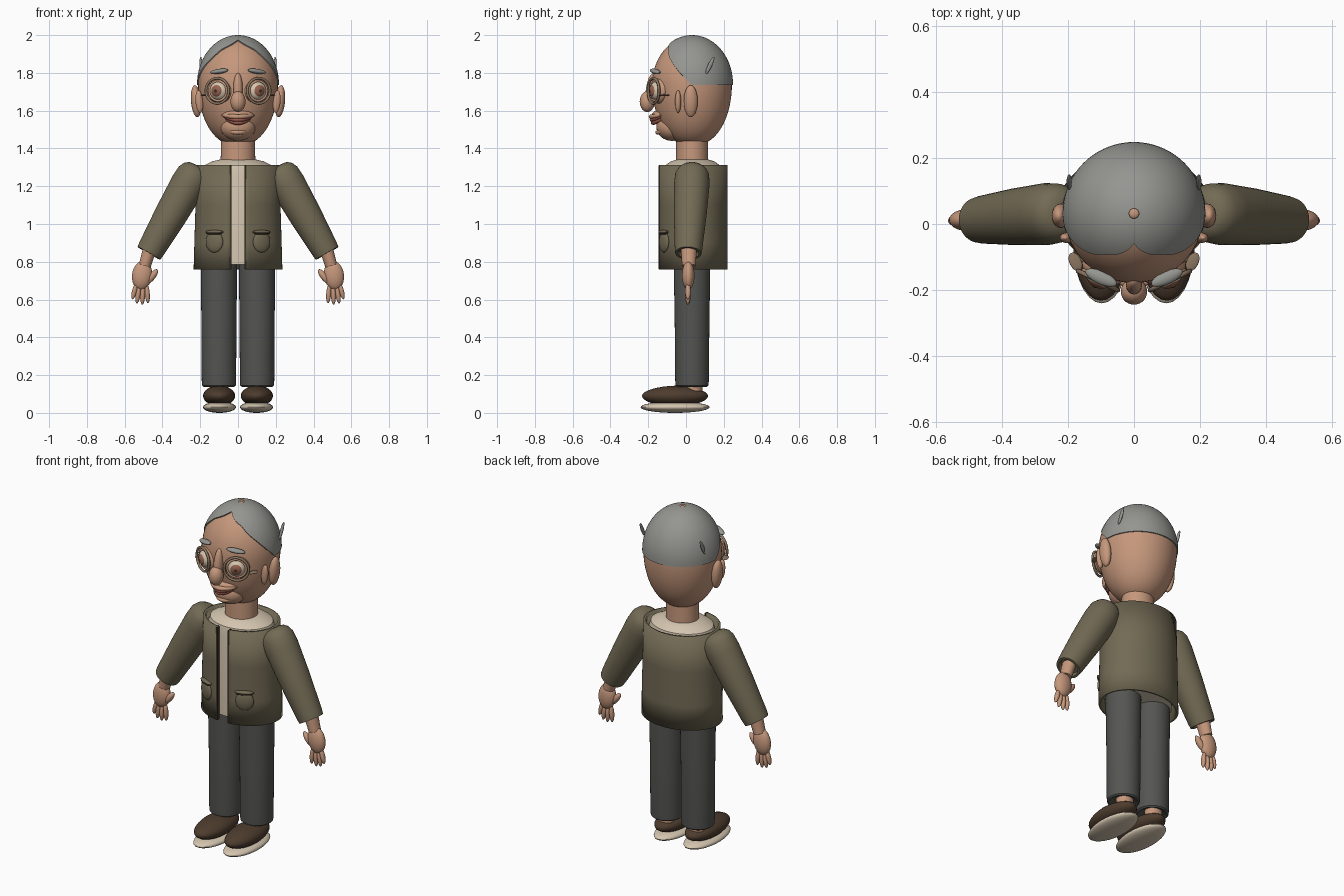
import bpy, bmesh, math
from mathutils import Vector, Euler

if "Cube" in bpy.data.objects:
    bpy.data.objects.remove(bpy.data.objects["Cube"])

COLOURS = {
    "skin": (0.56, 0.31, 0.20), "grey hair": (0.30, 0.30, 0.28),
    "olive jacket": (0.17, 0.145, 0.09), "dark trim": (0.05, 0.035, 0.022),
    "cream": (0.66, 0.56, 0.43), "grey trousers": (0.09, 0.09, 0.085),
    "brown shoe": (0.075, 0.045, 0.027), "lip red": (0.36, 0.11, 0.08),
    "iris brown": (0.30, 0.12, 0.075), "bronze rim": (0.26, 0.18, 0.12)}
MATS = {}
for key, c in COLOURS.items():
    MATS[key] = bpy.data.materials.new(key)
    MATS[key].diffuse_color = (*c, 1)


def finish(name, bm, mat, loc=(0, 0, 0), quat=None):
    bmesh.ops.recalc_face_normals(bm, faces=bm.faces)
    me = bpy.data.meshes.new(name)
    bm.to_mesh(me)
    bm.free()
    ob = bpy.data.objects.new(name, me)
    bpy.context.collection.objects.link(ob)
    me.materials.append(MATS[mat])
    ob.location = loc
    if quat:
        ob.rotation_mode = 'QUATERNION'
        ob.rotation_quaternion = quat
    bpy.ops.object.select_all(action='DESELECT')
    ob.select_set(True)
    bpy.context.view_layer.objects.active = ob
    bpy.ops.object.shade_smooth_by_angle(angle=math.radians(40))
    return ob


def facing(d):
    return Vector(d).to_track_quat('Z', 'Y')


def ell(name, mat, loc, radii, rot=None, d=None):
    bm = bmesh.new()
    bmesh.ops.create_uvsphere(bm, u_segments=28, v_segments=16, radius=1)
    bmesh.ops.scale(bm, vec=radii, verts=bm.verts)
    q = facing(d) if d else Euler([math.radians(a) for a in rot or (0, 0, 0)]).to_quaternion()
    return finish(name, bm, mat, loc, q)


def grid(name, mat, rows, closed=True, caps=True, loc=(0, 0, 0), quat=None):
    """Skin a list of equally long point rows."""
    bm = bmesh.new()
    vs = [[bm.verts.new(p) for p in r] for r in rows]
    n = len(rows[0])
    for a, b in zip(vs, vs[1:]):
        for i in range(n if closed else n - 1):
            j = (i + 1) % n
            bm.faces.new((a[i], a[j], b[j], b[i]))
    if closed and caps:
        bm.faces.new(vs[0])
        bm.faces.new(vs[-1])
    return finish(name, bm, mat, loc, quat)


def tube(name, mat, profile, loc, d=None, n=40):
    """Elliptical rings (height, rx, ry) along z, or along direction d."""
    rows = [[(rx * math.cos(2 * math.pi * i / n), ry * math.sin(2 * math.pi * i / n), z)
             for i in range(n)] for z, rx, ry in profile]
    return grid(name, mat, rows, loc=loc, quat=facing(d) if d else None)


def ring(name, mat, loc, d, big, small):
    bpy.ops.mesh.primitive_torus_add(major_radius=big, minor_radius=small,
                                     major_segments=40, minor_segments=12, location=loc)
    ob = bpy.context.object
    ob.name = name
    ob.rotation_mode = 'QUATERNION'
    ob.rotation_quaternion = facing(d)
    ob.data.materials.append(MATS[mat])
    bpy.ops.object.shade_smooth()


# Head: half ellipsoid skull on a longer, fuller half ellipsoid jaw
CY = 0.032
prof = []
for k in range(1, 36):
    t = math.pi * k / 36
    c, s = math.cos(t), math.sin(t)
    prof.append((1.74 + c * (0.253 if c > 0 else 0.325), *(2 * [0.211 * (s if c > 0 else s ** 0.88)])))
tube("head", "skin", prof, (0, CY, 0), n=56)
tube("neck", "skin", [(1.33, 0.092, 0.085), (1.5, 0.088, 0.083)], (0, CY, 0))

# Hair cap: straight at the back, sweeping up to a high parting in front
LINE = [(0, 1.976), (35, 1.925), (62, 1.84), (90, 1.735), (181, 1.735)]


def hairline(a):
    for (a0, z0), (a1, z1) in zip(LINE, LINE[1:]):
        if a <= a1:
            return z0 + (z1 - z0) * (a - a0) / (a1 - a0)


N, rows = 72, []
for k in range(20):
    row = []
    for i in range(N):
        az = 2 * math.pi * i / N
        deg = math.degrees(min(az, 2 * math.pi - az))
        low = math.acos((hairline(deg) - 1.74) / 0.26)
        t = 0.07 + (low - 0.07) * min(k, 18) / 18
        f = 0.217 * math.sin(t) * (0.95 if k == 19 else 1)
        z = 1.74 + 0.26 * math.cos(t) - (0.008 if k == 19 and deg < 80 else 0)
        row.append((f * math.sin(az), CY - f * math.cos(az), z))
    rows.append(row)
grid("hair", "grey hair", rows, caps=False)
ell("crown_spot", "skin", (0, CY, 1.99), (0.016, 0.016, 0.008))

# Centre of the face
ell("nose_bridge", "skin", (0, -0.182, 1.715), (0.025, 0.03, 0.085), (-8, 0, 0))
ell("nose_tip", "skin", (0, -0.205, 1.648), (0.04, 0.04, 0.055))
ell("jaw", "skin", (0, -0.075, 1.515), (0.094, 0.082, 0.075))
ell("muzzle", "skin", (0, -0.12, 1.578), (0.085, 0.06, 0.03))


def lip(name, mat, z, bow, w, r, y):
    rows = []
    for k in range(17):
        u = -0.98 + 1.96 * k / 16
        h = r * math.sqrt(1 - u * u)
        rows.append([(u * w, y + 0.05 * u * u + 1.2 * h * math.cos(b), z + bow * u * u + h * math.sin(b))
                     for b in [2 * math.pi * i / 12 for i in range(12)]])
    grid(name, mat, rows)


lip("upper_lip", "skin", 1.568, 0.008, 0.09, 0.013, -0.182)
lip("mouth", "lip red", 1.552, 0.018, 0.08, 0.012, -0.178)
lip("lower_lip", "lip red", 1.536, 0.022, 0.07, 0.012, -0.172)
lip("chin_crease", "skin", 1.485, 0.01, 0.075, 0.012, -0.148)

# Shirt and jacket body
tube("shirt", "cream", [(0.785, 0.2, 0.155), (1.26, 0.197, 0.155), (1.31, 0.18, 0.145),
                        (1.332, 0.135, 0.115), (1.345, 0.08, 0.07)], (0, CY + 0.003, 0))
rows = []
for z, rx in [(0.76, 0.235), (0.9, 0.231), (1.1, 0.225), (1.312, 0.218)]:
    row = []
    for i in range(65):
        a = 0.17 + (2 * math.pi - 0.34) * i / 64
        row.append((rx * math.sin(a), 0.037 - 0.183 * math.cos(a), z))
    rows.append(row)
jacket = grid("jacket", "olive jacket", rows, closed=False)
mod = jacket.modifiers.new("thickness", 'SOLIDIFY')
mod.thickness, mod.offset = 0.014, -1 if jacket.data.polygons[0].normal.y < 0 else 1

# Paired parts
for s, side in ((1, "right"), (-1, "left")):
    def name(part):
        return side + "_" + part

    def e(part, mat, loc, radii, rot=(0, 0, 0)):
        ell(name(part), mat, (s * loc[0], loc[1], loc[2]), radii, (rot[0], s * rot[1], s * rot[2]))

    # Eyes, brows and spectacles
    n = Vector((s * math.sin(0.45), -math.cos(0.45), 0))
    c = Vector((s * 0.1, -0.152, 1.705))
    ell(name("eye_socket"), "skin", c - n * 0.012, (0.068, 0.068, 0.038), d=n)
    ell(name("eyeball"), "cream", c, (0.051, 0.051, 0.04), d=n)
    ell(name("iris"), "iris brown", c + n * 0.018, (0.036, 0.036, 0.026), d=n)
    ell(name("pupil"), "dark trim", c + n * 0.039, (0.011, 0.011, 0.007), d=n)
    ring(name("eyelid"), "skin", c + n * 0.012, n, 0.052, 0.007)
    ring(name("spectacle_rim"), "bronze rim", c + n * 0.022, n, 0.067, 0.007)
    e("spectacle_hinge", "bronze rim", (0.178, -0.115, 1.682), (0.018, 0.03, 0.005), (0, 0, -25))
    e("eyebrow", "grey hair", (0.1, -0.163, 1.808), (0.052, 0.02, 0.013), (0, 8, 24))
    # Ears and hair tufts
    e("ear", "skin", (0.222, 0.025, 1.65), (0.027, 0.037, 0.085), (0, 5, 0))
    e("ear_front", "skin", (0.205, -0.042, 1.648), (0.02, 0.016, 0.06), (0, 5, 0))
    e("hair_tuft", "grey hair", (0.197, 0.127, 1.84), (0.008, 0.011, 0.05), (-25, 0, 0))
    # Jacket front edge and pocket
    bm = bmesh.new()
    bmesh.ops.create_cube(bm, size=1)
    bmesh.ops.scale(bm, vec=(0.008, 0.022, 0.55), verts=bm.verts)
    finish(name("jacket_edge"), bm, "dark trim", (s * 0.038, -0.134, 1.036))
    pn = Vector((s * 0.43, -0.9, 0))
    pl = (s * 0.125, -0.116, 0.905)
    bm = bmesh.new()
    bmesh.ops.create_uvsphere(bm, u_segments=32, v_segments=16, radius=1)
    bmesh.ops.scale(bm, vec=(0.05, 0.018, 0.056), verts=bm.verts)
    bmesh.ops.bisect_plane(bm, geom=bm.verts[:] + bm.edges[:] + bm.faces[:], plane_co=(0, 0, 0.042),
                           plane_no=(0, 0, 1), clear_outer=True)
    bmesh.ops.holes_fill(bm, edges=bm.edges)
    finish(name("pocket"), bm, "olive jacket", pl, Euler((0, 0, s * 0.446)).to_quaternion())
    e("pocket_flap", "olive jacket", (0.125, -0.12, 0.958), (0.053, 0.016, 0.01), (0, 0, 25.5))
    e("pocket_seam", "dark trim", (0.125, -0.121, 0.949), (0.046, 0.016, 0.005), (0, 0, 25.5))
    # Sleeve
    top, cuff = Vector((s * 0.235, 0.033, 1.26)), Vector((s * 0.472, 0.012, 0.845))
    d = cuff - top
    L = d.length
    tube(name("sleeve"), "olive jacket",
         [(-0.052, 0.03, 0.03), (-0.047, 0.055, 0.055), (-0.03, 0.076, 0.076), (0, 0.09, 0.09),
          (0.06, 0.094, 0.094), (L * 0.5, 0.087, 0.087), (L - 0.03, 0.073, 0.073),
          (L, 0.069, 0.069), (L, 0.056, 0.056), (L - 0.02, 0.05, 0.05)], top, d)
    # Wrist and hand
    tube(name("wrist"), "skin", [(0, 0.042, 0.036), (0.09, 0.036, 0.032)],
         (s * 0.468, 0.015, 0.865), (s * 0.3, 0, -1), n=24)
    e("palm", "skin", (0.508, 0.012, 0.728), (0.053, 0.033, 0.077), (0, -8, 0))
    e("thumb", "skin", (0.455, 0.008, 0.722), (0.018, 0.018, 0.047), (0, -38, 0))
    for i, (x, z, h) in enumerate([(0.48, 0.63, 0.05), (0.505, 0.623, 0.05),
                                   (0.529, 0.628, 0.049), (0.548, 0.645, 0.045)]):
        e("finger_%d" % (i + 1), "skin", (x, 0.01, z), (0.013, 0.015, h), (0, 4 - 6 * i, 0))
    # Trouser leg, ankle and shoe
    tube(name("trouser_leg"), "grey trousers",
         [(0.15, 0.06, 0.06), (0.138, 0.08, 0.08), (0.145, 0.089, 0.087), (0.17, 0.091, 0.089),
          (0.5, 0.093, 0.092), (0.72, 0.096, 0.096), (0.83, 0.096, 0.096)], (s * 0.101, CY, 0))
    tube(name("ankle"), "skin", [(0.08, 0.05, 0.045), (0.2, 0.05, 0.045)], (s * 0.1, 0.042, 0), n=24)
    shoe = ell(name("shoe"), "brown shoe", (s * 0.1, -0.058, 0.09), (0.085, 0.175, 0.054))
    for v in shoe.data.vertices:
        v.co.z = max(v.co.z, -0.04) * (1 if v.co.z < 0 else 1.0 - 0.5 * abs(v.co.y))
    e("sole", "cream", (0.098, -0.058, 0.03), (0.087, 0.183, 0.03))

for m in bpy.data.materials:
    if m.users and not m.is_grease_pencil:
        m.use_nodes = True
        m.node_tree.nodes["Principled BSDF"].inputs["Base Color"].default_value = m.diffuse_color
